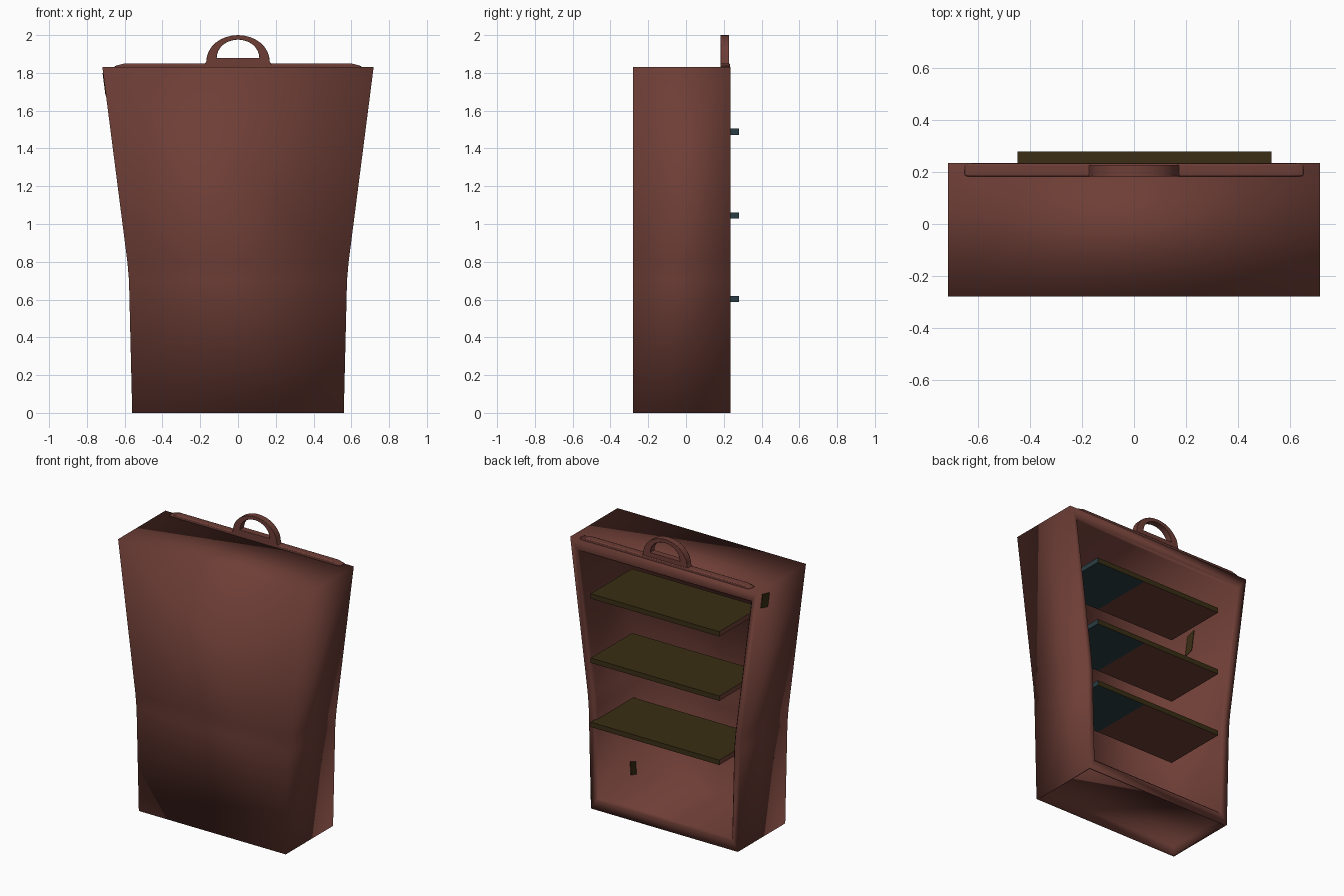
import bpy, bmesh, math

if "Cube" in bpy.data.objects:
    bpy.data.objects.remove(bpy.data.objects["Cube"])


def material(name, rgb):
    m = bpy.data.materials.new(name)
    m.diffuse_color = (*rgb, 1)
    m.use_nodes = True
    m.node_tree.nodes["Principled BSDF"].inputs["Base Color"].default_value = m.diffuse_color
    return m


BROWN = material("red brown", (0.155, 0.048, 0.037))
OLIVE = material("dark olive", (0.042, 0.027, 0.007))
TEAL = material("dark teal", (0.022, 0.046, 0.057))


def finish(name, bm, mats, smooth=False):
    bmesh.ops.recalc_face_normals(bm, faces=bm.faces)
    me = bpy.data.meshes.new(name)
    bm.to_mesh(me)
    bm.free()
    for m in mats:
        me.materials.append(m)
    for p in me.polygons:
        p.use_smooth = smooth
    ob = bpy.data.objects.new(name, me)
    bpy.context.collection.objects.link(ob)
    return ob


def mirrored(half):
    """Half outline (x, z), bottom to top, completed on the other side."""
    return half + [(-x, z) for x, z in reversed(half)]


def loop(bm, pts, y):
    return [bm.verts.new((x, y, z)) for x, z in pts]


def bridge(bm, a, b):
    n = len(a)
    return [bm.faces.new((a[i], a[(i + 1) % n], b[(i + 1) % n], b[i])) for i in range(n)]


def cap(bm, a):
    n = len(a)
    for i in range(n // 2 - 1):
        bm.faces.new((a[i], a[i + 1], a[n - 2 - i], a[n - 1 - i]))


def soften(ob, width):
    b = ob.modifiers.new("soft_edges", 'BEVEL')
    b.width, b.segments, b.limit_method = width, 2, 'ANGLE'
    bpy.context.view_layer.objects.active = ob
    ob.select_set(True)
    bpy.ops.object.shade_smooth_by_angle(angle=math.radians(40))
    ob.select_set(False)


def wall_x(z):
    """Half width of the outer case at height z."""
    return 0.56 + 0.018 * z / 0.74 if z < 0.74 else 0.578 + 0.14 * (z - 0.74) / 1.09


# Flared case, open at the back, hollow underneath
def outline(inset, z0, z1):
    return mirrored([(wall_x(z) - inset, z) for z in (z0, 0.70, 0.80, z1)])


bm = bmesh.new()
front = loop(bm, outline(0, 0, 1.83), -0.28)
back = loop(bm, outline(0, 0, 1.83), 0.235)
rim = loop(bm, outline(0.042, 0.065, 1.76), 0.235)
lip = loop(bm, outline(0.055, 0.08, 1.745), 0.22)
inner = loop(bm, outline(0.055, 0.08, 1.745), -0.235)
cap(bm, front)
sides = bridge(bm, front, back)
bridge(bm, back, rim)
bridge(bm, rim, lip)
bridge(bm, lip, inner)
cap(bm, inner)
bmesh.ops.recalc_face_normals(bm, faces=bm.faces)
base = sides[-1]
bmesh.ops.inset_region(bm, faces=[base], thickness=0.018)
ceiling = bmesh.ops.extrude_discrete_faces(bm, faces=[base])["faces"]
bmesh.ops.translate(bm, verts=ceiling[0].verts, vec=(0, 0, 0.06))
finish("case", bm, [BROWN], True)

# Three shelves with different colours on top, underside and ends
for i, z in enumerate((0.603, 1.045, 1.488)):
    bm = bmesh.new()
    bmesh.ops.create_cube(bm, size=1)
    for v in bm.verts:
        v.co = (0.04 + v.co.x * 0.98, 0.055 + v.co.y * 0.45, z + v.co.z * 0.034)
    bmesh.ops.bisect_plane(bm, geom=bm.verts[:] + bm.edges[:] + bm.faces[:],
                           plane_co=(0.15, 0, 0), plane_no=(1, 0, 0))
    bm.normal_update()
    for f in bm.faces:
        if f.normal.z < -0.5 or abs(f.normal.x) > 0.5:
            f.material_index = 2 if f.calc_center_median().x > 0.15 else 1
    finish(f"shelf_{i + 1}", bm, [OLIVE, BROWN, TEAL])

# Slim trim bar along the top back edge
bm = bmesh.new()
pts = mirrored([(0.63, 1.822), (0.658, 1.835), (0.60, 1.85)])
a, b = loop(bm, pts, 0.183), loop(bm, pts, 0.233)
bridge(bm, a, b)
cap(bm, a)
cap(bm, b)
soften(finish("top_trim", bm, [BROWN]), 0.007)

# Arched carry handle: outer and inner arcs joined by a flat foot
STEPS = 16
outer, hole = [(0.19, 1.825)], [(0.115, 1.88)]
for k in range(STEPS + 1):
    t = math.pi * k / STEPS
    outer.append((0.168 * math.cos(t), 1.86 + 0.14 * math.sin(t)))
    hole.append((0.112 * math.cos(t), 1.882 + 0.094 * math.sin(t)))
outer.append((-0.19, 1.825))
hole.append((-0.115, 1.88))
bm = bmesh.new()
loops = [loop(bm, p, y) for p, y in
         ((outer, 0.183), (outer, 0.228), (hole, 0.228), (hole, 0.183))]
for k in range(4):
    bridge(bm, loops[k], loops[(k + 1) % 4])
soften(finish("carry_handle", bm, [BROWN]), 0.006)


# Small olive paint scraps on the side walls
def scrap(name, side, inset, y0, y1, z0, z1):
    bm = bmesh.new()
    rings = [[bm.verts.new((side * (wall_x(z) - inset + d), y, z))
              for y, z in ((y0, z0), (y1, z0 + 0.02), (y1, z1), (y0, z1 - 0.02))]
             for d in (-0.003, 0.003)]
    bridge(bm, *rings)
    for r in rings:
        bm.faces.new(r)
    finish(name, bm, [OLIVE])


scrap("outer_scrap", -1, 0, 0.11, 0.19, 1.68, 1.80)
scrap("upper_inner_scrap", -1, 0.055, -0.23, -0.17, 1.44, 1.61)
scrap("lower_inner_scrap", 1, 0.055, -0.18, -0.12, 0.09, 0.20)
